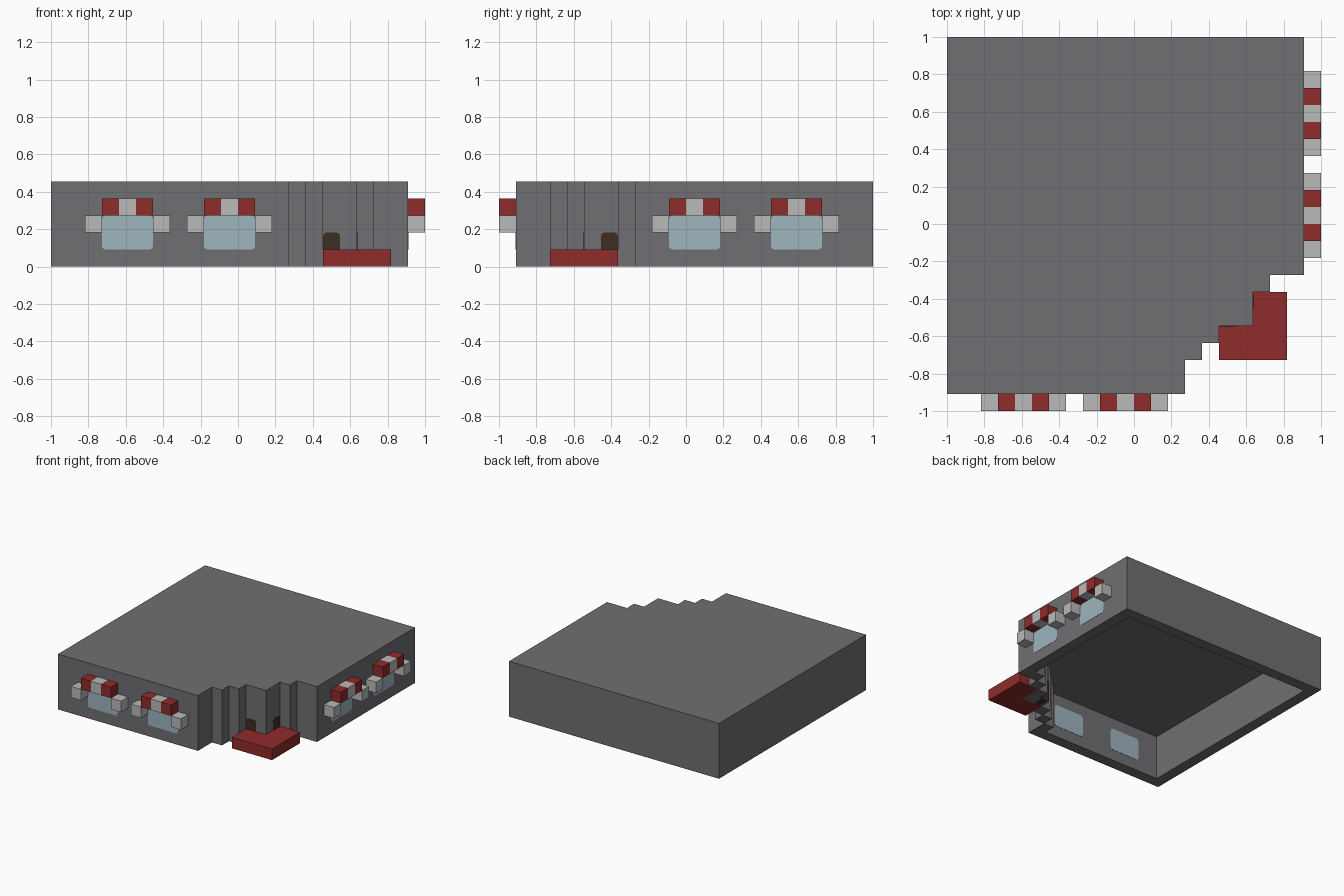
import bpy
import bmesh

if "Cube" in bpy.data.objects:
    bpy.data.objects.remove(bpy.data.objects["Cube"], do_unlink=True)

U = 1 / 11  # one building block


def material(name, rgb):
    m = bpy.data.materials.new(name)
    m.use_nodes = True
    m.diffuse_color = (*rgb, 1)
    m.node_tree.nodes["Principled BSDF"].inputs["Base Color"].default_value = (*rgb, 1)
    return m


STONE = material("dark grey stone", (0.162, 0.156, 0.165))
RED = material("red", (0.279, 0.025, 0.025))
PALE = material("pale grey", (0.49, 0.49, 0.49))
GLASS = material("pale blue glass", (0.34, 0.465, 0.515))
BROWN = material("dark brown wood", (0.048, 0.027, 0.016))


def finish(bm, name, mat):
    bmesh.ops.scale(bm, vec=(U, U, U), verts=bm.verts)
    mesh = bpy.data.meshes.new(name)
    bm.to_mesh(mesh)
    bm.free()
    mesh.materials.append(mat)
    obj = bpy.data.objects.new(name, mesh)
    bpy.context.collection.objects.link(obj)
    return obj


def prism(bm, outline, z0, z1, bottom=True, inward=False):
    """Extrude a counter-clockwise outline; inward turns the faces to the inside."""
    low = [bm.verts.new((x, y, z0)) for x, y in outline]
    high = [bm.verts.new((x, y, z1)) for x, y in outline]
    n = len(outline)
    faces = [bm.faces.new((low[i], low[(i + 1) % n], high[(i + 1) % n], high[i]))
             for i in range(n)]
    faces.append(bm.faces.new(high))
    if bottom:
        faces.append(bm.faces.new(low[::-1]))
    if inward:
        bmesh.ops.reverse_faces(bm, faces=faces)


def rect(x0, y0, x1, y1):
    return [(x0, y0), (x1, y0), (x1, y1), (x0, y1)]


def mirrored(r, k=0):
    """Reflect a rectangle across the diagonal through the entrance."""
    x0, y0, x1, y1 = r
    return (k - y1, k - x1, k - y0, k - x0)


def block(name, r, z0, z1, mat):
    bm = bmesh.new()
    prism(bm, rect(*r), z0, z1)
    return finish(bm, name, mat)


def panel(name, r, z0, z1, mat, axis):
    """Block with its corners rounded along the given axis."""
    bm = bmesh.new()
    prism(bm, rect(*r), z0, z1)
    edges = [e for e in bm.edges
             if abs(e.verts[0].co[axis] - e.verts[1].co[axis]) > 0.5
             and all(abs(e.verts[0].co[i] - e.verts[1].co[i]) < 0.01
                     for i in range(3) if i != axis)]
    bmesh.ops.bevel(bm, geom=edges, offset=0.2, segments=2, profile=0.5,
                    affect='EDGES')
    return finish(bm, name, mat)


# Hollow building: stepped outer skin, inner skin and the rim of the walls
OUTER = [(-11, -10), (3, -10), (3, -8), (4, -8), (4, -7), (5, -7), (5, -6), (7, -6),
         (7, -4), (8, -4), (8, -3), (10, -3), (10, 11), (-11, 11)]
INNER = [(-10, -9)]
for k in range(2, 10):  # diagonal staircase on the inside of the entrance wall
    INNER += [(k, k - 11), (k, k - 10)] if k < 9 else [(9, -2)]
INNER += [(9, 10), (-10, 10)]
RIM = [(-11, -10, 3, -9), (2, -9, 3, -8), (3, -8, 4, -7), (4, -7, 5, -6),
       (5, -6, 7, -5), (6, -5, 7, -4), (7, -4, 8, -3), (8, -3, 10, -2),
       (9, -2, 10, 10), (-11, 10, 10, 11), (-11, -9, -10, 10)]
bm = bmesh.new()
prism(bm, OUTER, 0, 5, bottom=False)
prism(bm, INNER, 0, 4, bottom=False, inward=True)
for r in RIM:
    bm.faces.new([bm.verts.new((x, y, 0)) for x, y in reversed(rect(*r))])
finish(bm, "building_shell", STONE)

# Windows with striped awnings and side brackets, on both decorated walls
E = 0.02
for number, x in enumerate((-8, -2), 1):
    for side in ("front", "left"):
        place = (lambda r: r) if side == "front" else mirrored
        tag = f"{side}_{number}"
        panel(f"window_{tag}", place((x, -10 - E, x + 3, -9 + E)), 1, 3, GLASS,
              1 if side == "front" else 0)
        for i, mat in enumerate((RED, PALE, RED)):
            block(f"awning_{tag}_{i + 1}", place((x + i, -11, x + i + 1, -10)), 3, 4, mat)
        for i, bx in enumerate((x - 1, x + 3)):
            block(f"bracket_{tag}_{i + 1}", place((bx, -11, bx + 1, -10)), 2, 3, PALE)

# Entrance doors and the corner step
door = (5 + E / 2, -6 - E, 6, -5 + E)
panel("front_door", door, 0, 2, BROWN, 1)
panel("left_door", mirrored(door, 1), 0, 2, BROWN, 0)
bm = bmesh.new()
prism(bm, [(5, -8), (9, -8), (9, -4), (7, -4), (7, -6), (5, -6)], 0, 1)
finish(bm, "entrance_step", RED)
